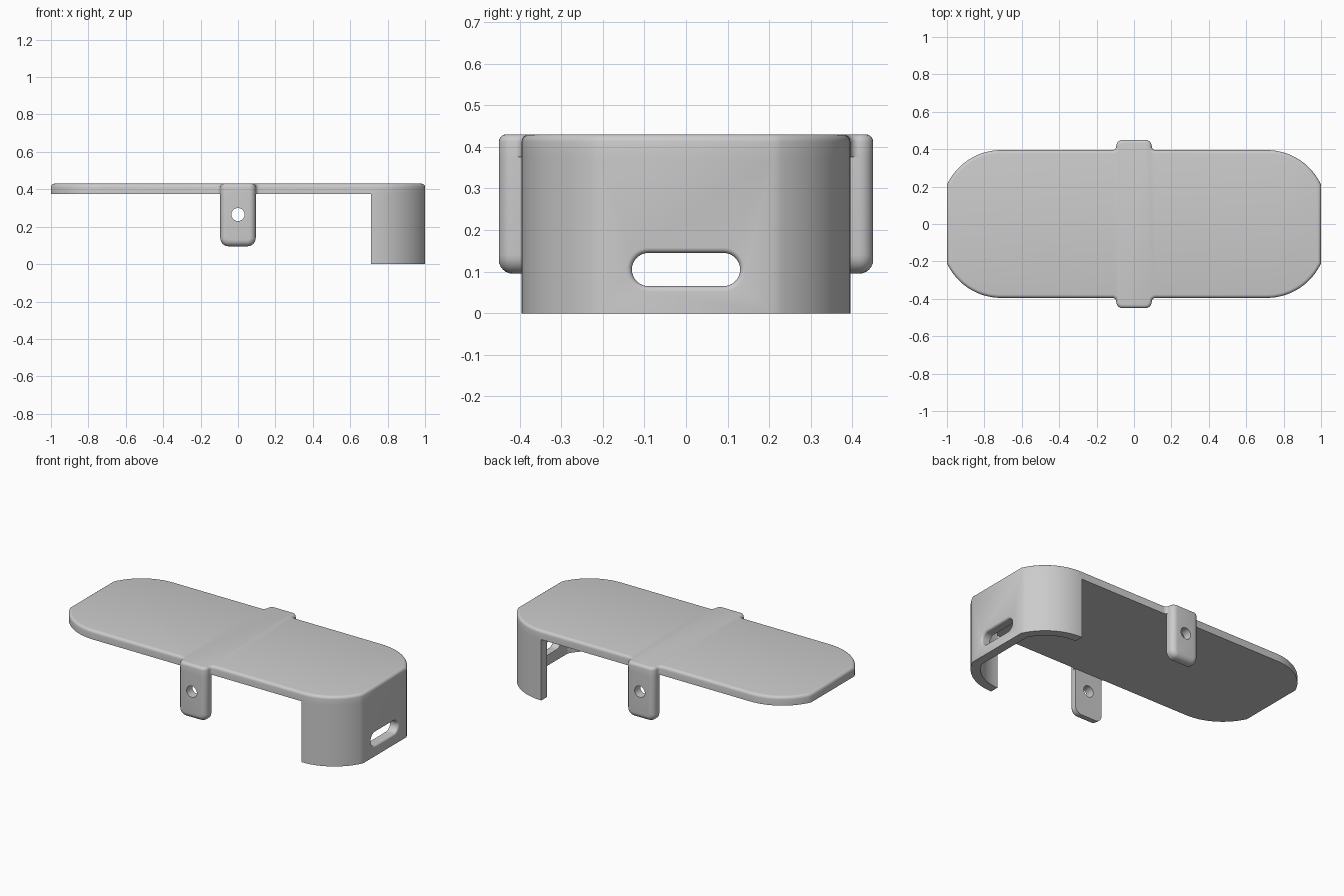
import bpy, bmesh
from math import sin, cos, pi, asin, sqrt
from mathutils import Vector

cube = bpy.data.objects.get("Cube")
if cube:
    bpy.data.objects.remove(cube, do_unlink=True)

TOP, PLATE_Z, HALF_Y, THICK = 0.43, 0.375, 0.395, 0.055
ARC_X, ARC_Y, ARC_R = 0.71, 0.075, 0.32      # corner arc centre and radius
TAB_X, TAB_Y, TAB_Z = 0.095, 0.45, 0.095
FLARE, ROUND, EDGE = 0.02, 0.034, 0.018

grey = bpy.data.materials.new("plain grey")
grey.use_nodes = True
GREY = (0.6, 0.6, 0.6, 1)
grey.diffuse_color = GREY
grey.node_tree.nodes["Principled BSDF"].inputs["Base Color"].default_value = GREY


def arc(cx, cy, r, start, end, n):
    return [(cx + r * cos(start + (end - start) * i / n),
             cy + r * sin(start + (end - start) * i / n)) for i in range(n + 1)]


def prism(points, z0, z1):
    bm = bmesh.new()
    face = bm.faces.new([bm.verts.new((x, y, z0)) for x, y in points])
    new = bmesh.ops.extrude_face_region(bm, geom=[face])["geom"]
    for v in new:
        if isinstance(v, bmesh.types.BMVert):
            v.co.z = z1
    bmesh.ops.recalc_face_normals(bm, faces=bm.faces[:])
    return bm


def bevel(bm, test, width, segments=5):
    edges = [e for e in bm.edges if test(*(v.co for v in e.verts))]
    bmesh.ops.bevel(bm, geom=edges, offset=width, segments=segments, profile=0.5,
                    affect='EDGES', clamp_overlap=False)


def finish(bm, name):
    mesh = bpy.data.meshes.new(name)
    bmesh.ops.recalc_face_normals(bm, faces=bm.faces[:])
    bm.to_mesh(mesh)
    bm.free()
    mesh.materials.append(grey)
    obj = bpy.data.objects.new(name, mesh)
    bpy.context.collection.objects.link(obj)
    return obj


def activate(obj):
    bpy.ops.object.select_all(action='DESELECT')
    obj.select_set(True)
    bpy.context.view_layer.objects.active = obj


def cut(obj, cutter):
    activate(obj)
    mod = obj.modifiers.new("opening", 'BOOLEAN')
    mod.operation, mod.solver, mod.object = 'DIFFERENCE', 'EXACT', cutter
    bpy.ops.object.modifier_apply(modifier=mod.name)
    bpy.data.objects.remove(cutter, do_unlink=True)


def smooth(obj):
    activate(obj)
    bpy.ops.object.shade_smooth_by_angle(angle=0.5)


# Top plate: one quarter of the outline, mirrored, with flared bumps over the tabs
end_angle = asin(0.29 / ARC_R)
quarter = arc(ARC_X, ARC_Y, ARC_R, pi / 2 - end_angle, pi / 2, 16)
quarter += arc(TAB_X + FLARE, HALF_Y + FLARE, FLARE, -pi / 2, -pi, 6)
quarter += arc(TAB_X - ROUND, TAB_Y - ROUND, ROUND, 0, pi / 2, 6)
half = quarter + [(-x, y) for x, y in reversed(quarter)]
outline = half + [(x, -y) for x, y in reversed(half)]
outline = [(-x, -y) for x, y in outline]
bm = prism(outline, PLATE_Z, TOP)
bevel(bm, lambda a, b: min(a.z, b.z) > TOP - 1e-4, EDGE, 4)
smooth(finish(bm, "top_plate"))

# End wall: rounded shell below one end of the plate
inner_r = ARC_R - THICK
inner_angle = asin((0.29 - THICK) / inner_r)
outer = arc(ARC_X, ARC_Y, ARC_R, pi / 2, pi / 2 - end_angle, 16)
inner = arc(ARC_X, ARC_Y, inner_r, pi / 2 - inner_angle, pi / 2, 16)
shell = outer + [(x, -y) for x, y in reversed(outer)]
shell += [(x, -y) for x, y in reversed(inner)] + inner
wall = finish(prism(shell, 0, PLATE_Z), "end_wall")

# Slot through the wall with a rounded outer rim
SLOT_Z, SLOT_R, SLOT_Y, RIM = 0.105, 0.04, 0.09, 0.013
stations = [(0.9, SLOT_R)]
stations += [(1 - RIM * cos(a), SLOT_R + RIM * (1 - cos(asin(1 - cos(a)))))
             for a in (0,)]
stations += [(1 - RIM + RIM * sin(i * pi / 12), SLOT_R + RIM * (1 - cos(i * pi / 12)))
             for i in range(1, 7)]
stations += [(1.05, SLOT_R + RIM)]
bm = bmesh.new()
rings = []
for x, r in stations:
    ring = arc(SLOT_Y, SLOT_Z, r, -pi / 2, pi / 2, 16)
    ring += arc(-SLOT_Y, SLOT_Z, r, pi / 2, 3 * pi / 2, 16)
    rings.append([bm.verts.new((x, y, z)) for y, z in ring])
for a, b in zip(rings, rings[1:]):
    for i in range(len(a)):
        j = (i + 1) % len(a)
        bm.faces.new((a[i], a[j], b[j], b[i]))
bm.faces.new(rings[0])
bm.faces.new(rings[-1])
cut(wall, finish(bm, "slot_cutter"))
smooth(wall)

# Side tabs: rounded on the outer edges, flat inside, with a round hole
for side, name in ((-1, "front_tab"), (1, "back_tab")):
    y_in, y_out = side * HALF_Y, side * TAB_Y
    bm = prism([(-TAB_X, y_in), (TAB_X, y_in), (TAB_X, y_out), (-TAB_X, y_out)],
               TAB_Z, PLATE_Z)
    # lower corners in the front outline
    bevel(bm, lambda a, b: max(a.z, b.z) < TAB_Z + 1e-4 and abs(a.x - b.x) < 1e-4,
          0.045, 6)
    # outer rim, leaving the top edge square
    bevel(bm, lambda a, b: min(abs(a.y), abs(b.y)) > TAB_Y - 1e-4
          and min(a.z, b.z) < PLATE_Z - 1e-4, ROUND, 6)
    tab = finish(bm, name)
    bm = prism(arc(0, 0, 0.035, 0, 2 * pi * 31 / 32, 31), -0.1, 0.1)
    for v in bm.verts:
        v.co = Vector((v.co.x, side * 0.42 + v.co.z, 0.265 + v.co.y))
    cut(tab, finish(bm, "hole_cutter"))
    smooth(tab)
